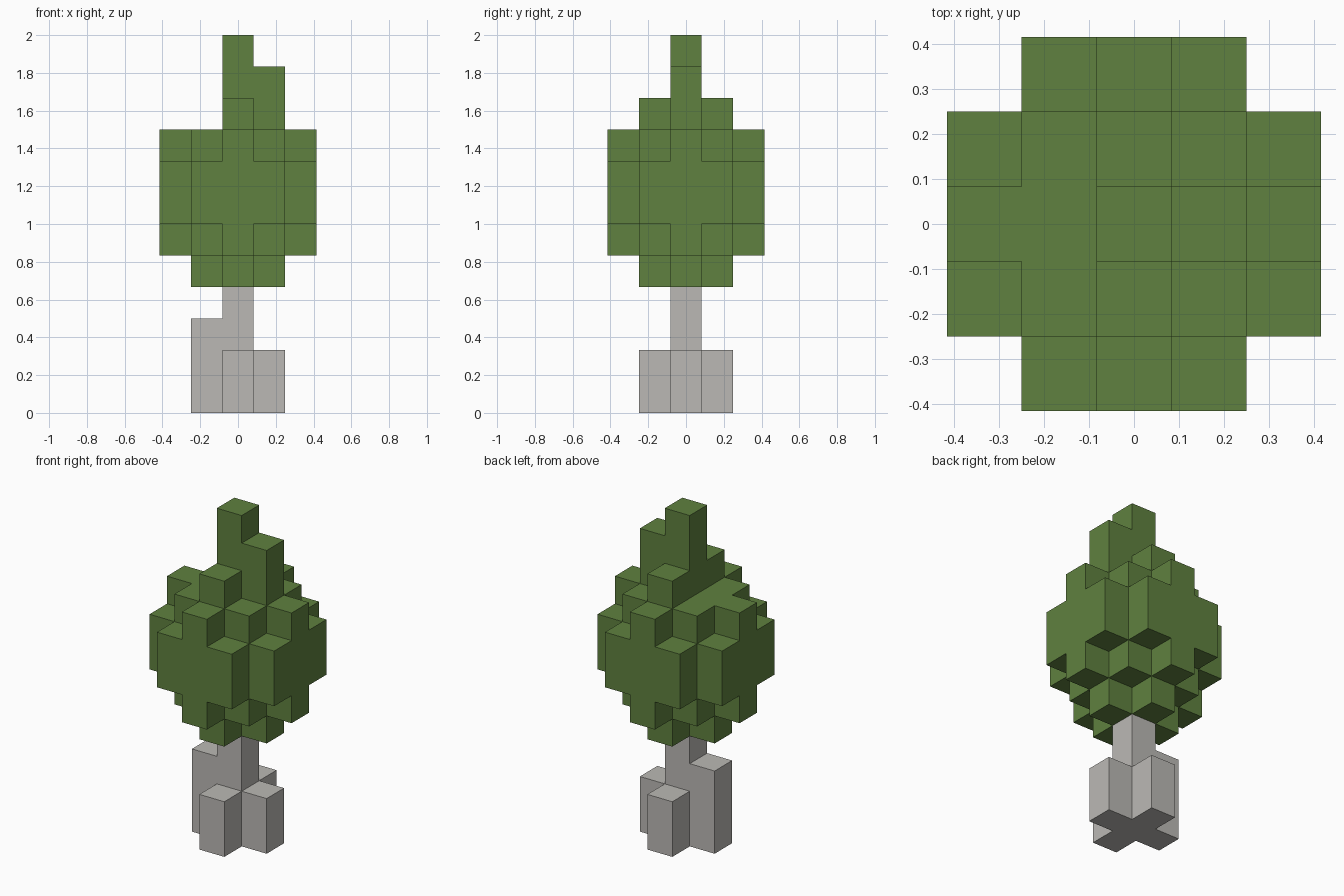
import bpy
import bmesh
from mathutils import Vector

U = 1 / 6  # edge of one block

old = bpy.data.objects.get("Cube")
if old:
    bpy.data.objects.remove(old, do_unlink=True)


def material(name, color):
    mat = bpy.data.materials.new(name)
    mat.use_nodes = True
    mat.diffuse_color = color
    mat.node_tree.nodes["Principled BSDF"].inputs["Base Color"].default_value = color
    return mat


def block_skin(name, cells, mat):
    """Build one closed skin around a set of unit blocks."""
    bm = bmesh.new()
    for cell in cells:
        centre = Vector(cell) + Vector((0, 0, 0.5))
        for axis in range(3):
            for sign in (-1, 1):
                step = [0, 0, 0]
                step[axis] = sign
                if tuple(c + s for c, s in zip(cell, step)) in cells:
                    continue
                n = Vector(step)
                a = Vector([float(i == (axis + 1) % 3) for i in range(3)])
                b = n.cross(a)
                corners = (-a - b, a - b, a + b, b - a)
                bm.faces.new([bm.verts.new((centre + (n + c) / 2) * U) for c in corners])
    bmesh.ops.remove_doubles(bm, verts=bm.verts, dist=U / 100)
    mesh = bpy.data.meshes.new(name)
    bm.to_mesh(mesh)
    bm.free()
    mesh.materials.append(mat)
    obj = bpy.data.objects.new(name, mesh)
    bpy.context.collection.objects.link(obj)
    return obj


# Horizontal layer shapes
grid = [(x, y) for x in range(-2, 3) for y in range(-2, 3)]
cross = {(x, y) for x, y in grid if abs(x) + abs(y) <= 1}
diamond = {(x, y) for x, y in grid if abs(x) + abs(y) <= 2}
rounded = {(x, y) for x, y in grid if abs(x) + abs(y) <= 3}


def stack(layers, start):
    return {(x, y, start + i) for i, layer in enumerate(layers) for x, y in layer}


# Trunk: crossed root flare, one taller root on the right
trunk_layers = [cross, cross, {(0, 0), (-1, 0)}, {(0, 0)}]
block_skin("trunk", stack(trunk_layers, 0), material("pale grey bark", (0.497, 0.485, 0.46, 1)))

# Foliage: rounded crown narrowing to an offset tip
crown_layers = [cross, diamond, rounded, rounded, diamond,
                cross - {(-1, 0)}, {(0, 0), (1, 0)}, {(0, 0)}]
block_skin("foliage", stack(crown_layers, 4), material("leaf green", (0.115, 0.22, 0.05, 1)))
